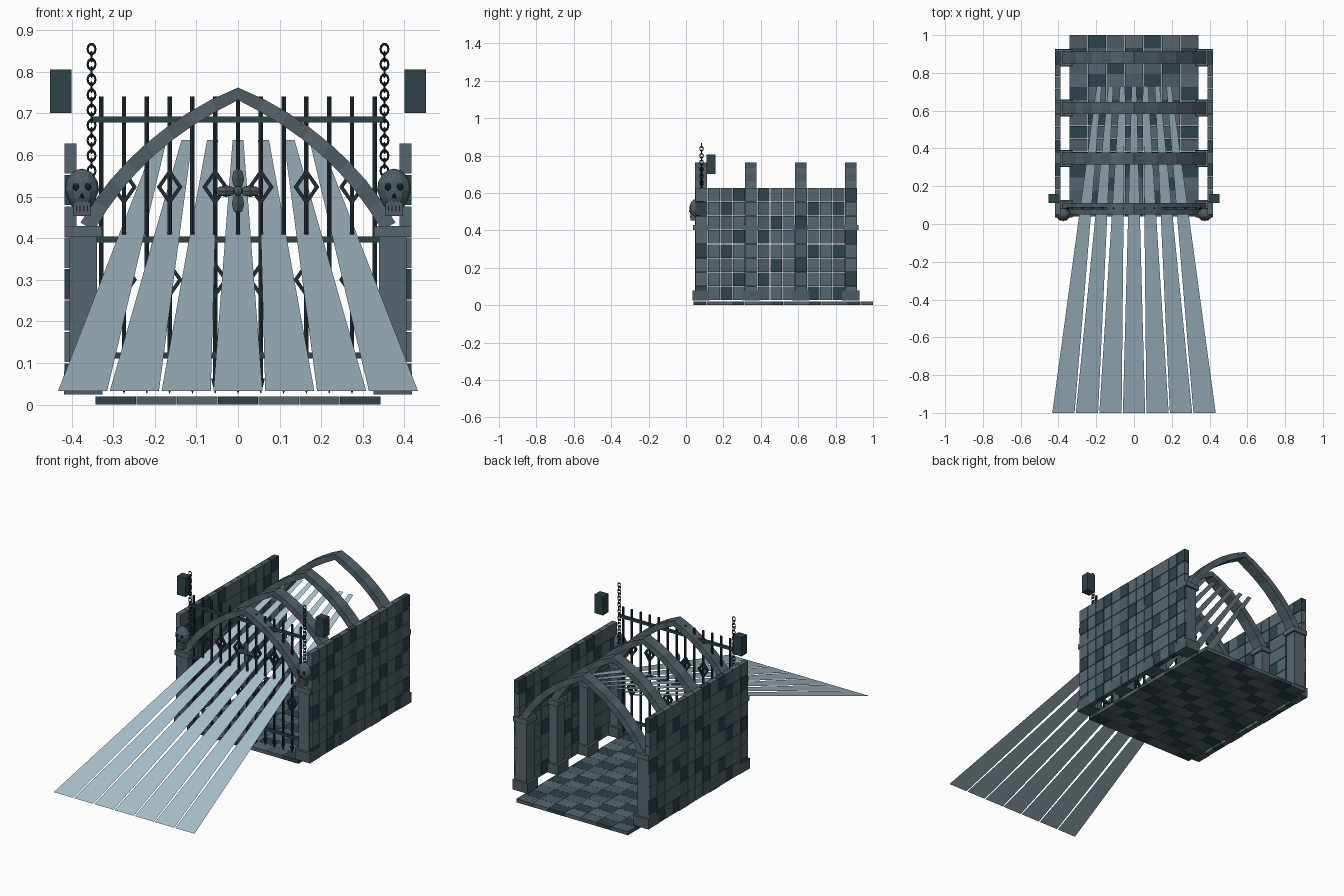
import bpy, bmesh, math
from mathutils import Matrix, Vector

if "Cube" in bpy.data.objects:
    bpy.data.objects.remove(bpy.data.objects["Cube"])


def material(name, rgb):
    m = bpy.data.materials.new(name)
    m.diffuse_color = (*rgb, 1)
    m.use_nodes = True
    m.node_tree.nodes["Principled BSDF"].inputs["Base Color"].default_value = m.diffuse_color
    return m


STONE = material("stone grey", (0.095, 0.133, 0.157))
MID = material("shaded stone", (0.074, 0.108, 0.127))
TEAL = material("dark teal stone", (0.027, 0.054, 0.070))
IRON = material("black iron", (0.014, 0.026, 0.033))
BEAM = material("pale moonlight", (0.40, 0.53, 0.61))
SOCKET = material("socket black", (0.008, 0.012, 0.015))


def finish(bm, name, mats, smooth=False):
    me = bpy.data.meshes.new(name)
    bm.to_mesh(me)
    bm.free()
    for m in mats:
        me.materials.append(m)
    if smooth:
        for p in me.polygons:
            p.use_smooth = True
    ob = bpy.data.objects.new(name, me)
    bpy.context.collection.objects.link(ob)
    return ob


def paint(verts, mi):
    for f in {f for v in verts for f in v.link_faces}:
        f.material_index = mi


def box(bm, c, s, mi=0):
    mat = Matrix.Translation(c) @ Matrix.Diagonal((*s, 1))
    paint(bmesh.ops.create_cube(bm, size=1, matrix=mat)["verts"], mi)


def cone(bm, c, r1, r2, h, n, mi=0, rot=Matrix()):
    paint(bmesh.ops.create_cone(bm, cap_ends=True, segments=n, radius1=r1, radius2=r2,
          depth=h, matrix=Matrix.Translation(c) @ rot)["verts"], mi)


def ball(bm, c, s, u=8, v=6, mi=0):
    mat = Matrix.Translation(c) @ Matrix.Diagonal((*s, 1))
    vs = bmesh.ops.create_uvsphere(bm, u_segments=u, v_segments=v, radius=1, matrix=mat)["verts"]
    paint(vs, mi)
    return vs


def strip(bm, sections, closed=False):
    """Skin a run of four-point cross-sections."""
    rows = [[bm.verts.new(p) for p in s] for s in sections]
    n = len(rows)
    for i in range(n if closed else n - 1):
        a, b = rows[i], rows[(i + 1) % n]
        for k in range(4):
            bm.faces.new((a[k], a[(k + 1) % 4], b[(k + 1) % 4], b[k]))
    if not closed:
        bm.faces.new(rows[0])
        bm.faces.new(rows[-1][::-1])
    bmesh.ops.recalc_face_normals(bm, faces=bm.faces[:])


# Floor tiles
bm = bmesh.new()
pw, pl = 0.686 / 7, 0.96 / 14
for j in range(14):
    for i in range(7):
        mi = 2 if (i + 2 * j) % 3 == 0 else (i + j) % 2
        box(bm, (-0.343 + pw * (i + 0.5), 0.04 + pl * (j + 0.5), 0.01),
            (pw - 0.001, pl - 0.001, 0.02), mi)
finish(bm, "floor_tiles", [STONE, MID, TEAL])

# Side walls of separate blocks
RIBS = [0.08 + 0.267 * i for i in range(4)]
bl, bh = 0.8645 / 13, 0.0755
for side, sx in (("left", -1), ("right", 1)):
    bm = bmesh.new()
    for r in range(8):
        for c in range(13):
            k = (c * 2 + r * 3) % 9
            mi = 2 if k in (0, 4) else (1 if k % 3 == 1 else 0)
            box(bm, (sx * 0.403, 0.05 + bl * (c + 0.5), 0.025 + bh * (r + 0.5)),
                (0.029, bl - 0.003, bh - 0.003), mi)
    finish(bm, side + "_wall", [STONE, MID, TEAL])

    # Pillars with base and capital
    bm = bmesh.new()
    for y in RIBS:
        box(bm, (sx * 0.372, y, 0.052), (0.092, 0.092, 0.055), 1)
        box(bm, (sx * 0.372, y, 0.24), (0.066, 0.066, 0.33))
        box(bm, (sx * 0.372, y, 0.416), (0.090, 0.084, 0.027))
    finish(bm, side + "_pillars", [STONE, MID])

# Pointed arch ribs made of tapered stones
P0, P1, P2 = Vector((0.362, 0, 0.428)), Vector((0.24, 0, 0.64)), Vector((0, 0, 0.747))


def arch_section(t, sx, y):
    p = P0 * (1 - t) ** 2 + P1 * 2 * t * (1 - t) + P2 * t * t
    d = ((P1 - P0) * (1 - t) + (P2 - P1) * t).normalized()
    n = Vector((d.z, 0, -d.x)) * (0.019 - 0.004 * t)
    if t == 1:
        n = Vector((0, 0, 0.015))
    a, b = p + n, p - n
    return [(sx * q.x, y + e, q.z) for q, e in ((a, -.031), (a, .031), (b, .031), (b, -.031))]


for i, y in enumerate(RIBS):
    bm = bmesh.new()
    for sx in (-1, 1):
        for k in range(8):
            before = set(bm.faces)
            strip(bm, [arch_section(k / 8, sx, y), arch_section((k + 1) / 8, sx, y)])
            for f in set(bm.faces) - before:
                f.material_index = k % 2
    finish(bm, "arch_rib_%d" % (i + 1), [STONE, MID])

# Portcullis: bars with spikes, cross rails
GY = 0.083
XS = [0.0548 * (i - 6) for i in range(13)]
bm = bmesh.new()
for x in XS:
    cone(bm, (x, GY, 0.40), 0.0062, 0.0062, 0.68, 6)
    cone(bm, (x, GY, 0.045), 0.001, 0.0115, 0.036, 6)
finish(bm, "gate_bars", [IRON])
bm = bmesh.new()
for z in (0.118, 0.397, 0.685):
    box(bm, (0, GY, z), (0.71, 0.014, 0.014))
finish(bm, "gate_rails", [TEAL])

# Hollow diamond ornaments on alternate bars
bm = bmesh.new()
for x in XS[1::2]:
    for z in (0.30, 0.523):
        secs = []
        for dx, dz in ((1, 0), (0, 1), (-1, 0), (0, -1)):
            o = Vector((x + dx * 0.031, GY, z + dz * 0.044))
            q = Vector((x + dx * 0.020, GY, z + dz * 0.029))
            secs.append([(p.x, p.y + e, p.z) for p, e in
                         ((o, -.007), (o, .007), (q, .007), (q, -.007))])
        strip(bm, secs, True)
finish(bm, "gate_diamonds", [IRON])

# Four-lobed central ornament
bm = bmesh.new()
for a in range(4):
    dx, dz = round(math.cos(a * math.pi / 2)), round(math.sin(a * math.pi / 2))
    s = (0.025, 0.012, 0.014) if dx else (0.015, 0.012, 0.025)
    ball(bm, (dx * 0.029, GY - 0.012, 0.513 + dz * 0.030), s, 4, 4)
ball(bm, (0, GY - 0.014, 0.513), (0.012, 0.012, 0.012), 8, 6)
finish(bm, "gate_centre_ornament", [MID])

# Hanging chains of alternating links
for side, sx in (("left", -1), ("right", 1)):
    bm = bmesh.new()
    for k in range(19):
        z = 0.525 + 0.0183 * k
        secs = []
        for j in range(10):
            a = 2 * math.pi * j / 10
            sec = []
            for b in range(4):
                r = 0.0095 + 0.0026 * math.cos(b * math.pi / 2)
                w = 0.0026 * math.sin(b * math.pi / 2)
                u, v = r * math.cos(a), r * math.sin(a) * 1.3
                sec.append((sx * 0.352 + (w if k % 2 else u), GY + (u if k % 2 else w), z + v))
            secs.append(sec)
        strip(bm, secs, True)
    finish(bm, side + "_chain", [IRON])

    # Counterweight
    bm = bmesh.new()
    box(bm, (sx * 0.426, 0.134, 0.753), (0.051, 0.047, 0.104))
    finish(bm, side + "_counterweight", [TEAL])

    # Carved skull on the front pillar
    bm = bmesh.new()
    cx = sx * 0.375
    for v in ball(bm, (cx, 0.052, 0.515), (0.041, 0.034, 0.052), 12, 8):
        if v.co.z < 0.50:
            v.co.x = cx + (v.co.x - cx) * 0.88
    box(bm, (cx, 0.044, 0.470), (0.042, 0.040, 0.034))
    for ex in (-0.014, 0.014):
        ball(bm, (cx + ex, 0.023, 0.523), (0.009, 0.005, 0.009), 8, 6, 1)
    cone(bm, (cx, 0.020, 0.503), 0.006, 0.001, 0.012, 4, 1)
    for k in range(4):
        box(bm, (cx + (k - 1.5) * 0.009, 0.0235, 0.472), (0.0022, 0.004, 0.014), 1)
    finish(bm, side + "_skull", [MID, SOCKET])

# Flat fan of light beams sloping through the gate
bm = bmesh.new()
for i in range(-3, 4):
    lo, hi = i * 0.1245, i * 0.0615
    bm.faces.new([bm.verts.new(p) for p in (
        (lo - 0.059, -1, 0.033), (lo + 0.059, -1, 0.033),
        (hi + 0.013, 0.73, 0.636), (hi - 0.013, 0.73, 0.636))])
finish(bm, "light_beams", [BEAM])
